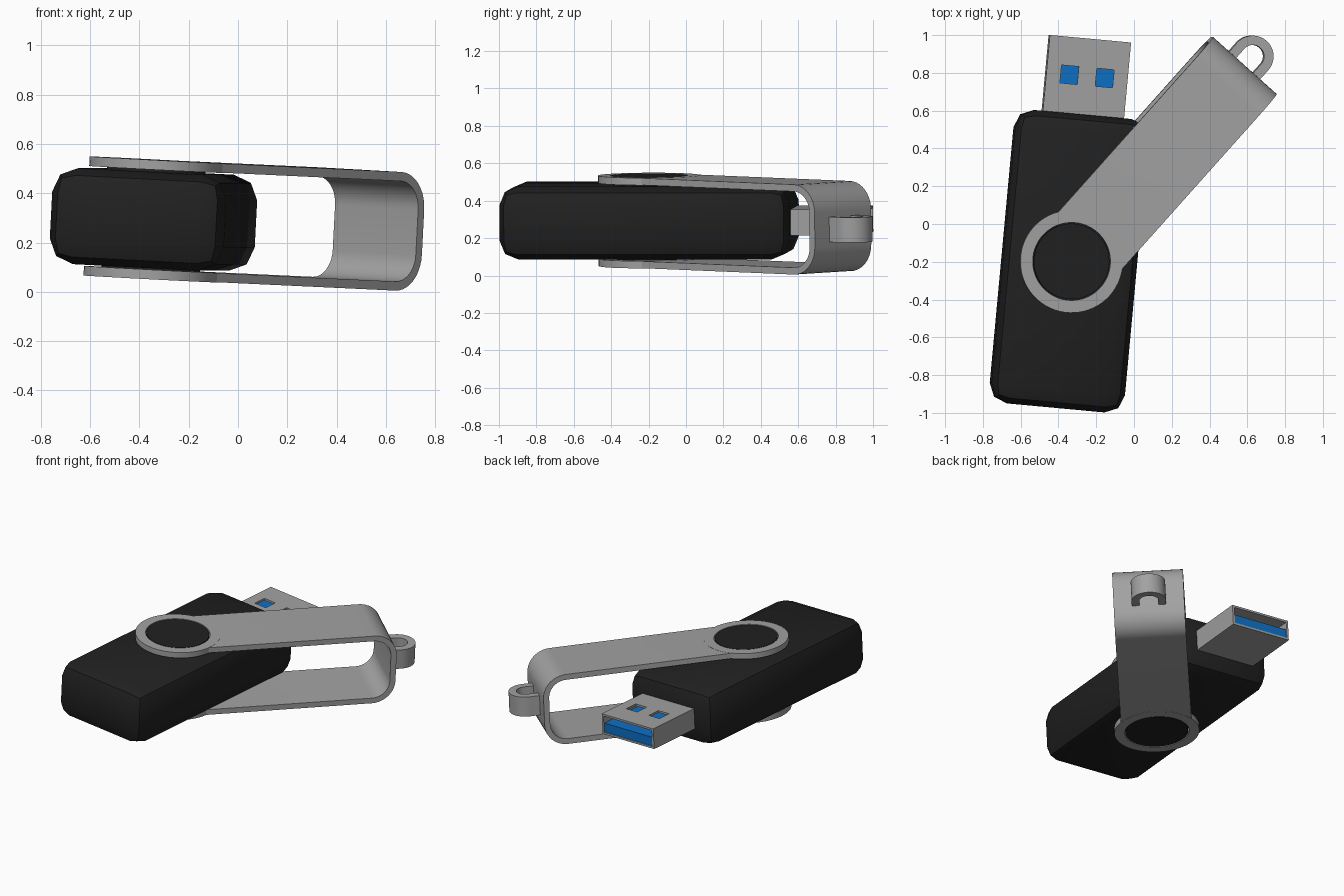
import bpy, bmesh
from math import radians, cos, sin, pi
from mathutils import Matrix, Vector

if "Cube" in bpy.data.objects:
    bpy.data.objects.remove(bpy.data.objects["Cube"], do_unlink=True)


def material(name, color):
    m = bpy.data.materials.new(name)
    m.use_nodes = True
    m.diffuse_color = (*color, 1)
    bsdf = next(n for n in m.node_tree.nodes if n.type == 'BSDF_PRINCIPLED')
    bsdf.inputs["Base Color"].default_value = (*color, 1)
    return m


BLACK = material("black plastic", (0.015, 0.015, 0.015))
GREY = material("grey metal", (0.36, 0.36, 0.36))
BLUE = material("blue plastic", (0.004, 0.16, 0.55))

# Resting pose of the stick, and of the swivel cover turned about its pivot
POSE = (Matrix.Translation((-0.343, -0.197, 0.294))
        @ Matrix.Rotation(radians(-5.3), 4, 'Z') @ Matrix.Rotation(radians(3), 4, 'Y'))
SWIVEL = POSE @ Matrix.Rotation(radians(53.5), 4, 'Z')


def finish(bm, name, mat, pose):
    bmesh.ops.recalc_face_normals(bm, faces=bm.faces)
    me = bpy.data.meshes.new(name)
    bm.to_mesh(me)
    bm.free()
    me.materials.append(mat)
    ob = bpy.data.objects.new(name, me)
    bpy.context.collection.objects.link(ob)
    ob.matrix_world = pose
    return ob


def box_mesh(size, center):
    bm = bmesh.new()
    bmesh.ops.create_cube(bm, size=1)
    bmesh.ops.scale(bm, vec=size, verts=bm.verts)
    bmesh.ops.translate(bm, vec=center, verts=bm.verts)
    return bm


def box(name, size, center, mat, pose):
    return finish(box_mesh(size, center), name, mat, pose)


def cylinder(name, radius, z, height, mat, pose):
    bm = bmesh.new()
    bmesh.ops.create_cone(bm, cap_ends=True, segments=64, radius1=radius,
                          radius2=radius, depth=height)
    bmesh.ops.translate(bm, vec=(0, 0, z), verts=bm.verts)
    return finish(bm, name, mat, pose)


def extrude(name, points, offset, mat, pose):
    """Solid from a closed outline pushed along an offset."""
    bm = bmesh.new()
    face = bm.faces.new([bm.verts.new(p) for p in points])
    new = bmesh.ops.extrude_face_region(bm, geom=[face])["geom"]
    bmesh.ops.translate(bm, vec=offset,
                        verts=[g for g in new if isinstance(g, bmesh.types.BMVert)])
    return finish(bm, name, mat, pose)


def combine(target, tool, operation):
    mod = target.modifiers.new("combine", 'BOOLEAN')
    mod.object, mod.operation, mod.solver = tool, operation, 'EXACT'
    bpy.context.view_layer.update()
    dg = bpy.context.evaluated_depsgraph_get()
    me = bpy.data.meshes.new_from_object(target.evaluated_get(dg))
    target.modifiers.clear()
    target.data = me
    bpy.data.objects.remove(tool, do_unlink=True)


def arc(cx, cy, r, start, end, steps):
    angles = [radians(start + (end - start) * i / steps) for i in range(steps + 1)]
    return [(cx + r * cos(a), cy + r * sin(a)) for a in angles]


# Body with chamfered edges
bm = box_mesh((0.71, 1.56, 0.39), (0, 0, 0))
bmesh.ops.bevel(bm, geom=bm.edges[:], offset=0.1, segments=2, profile=0.5,
                affect='EDGES')
body = finish(bm, "body", BLACK, POSE)

# Hollow plug shell with two windows on top
W, H, WALL, MOUTH = 0.432, 0.14, 0.014, 1.183
shell = box("plug_shell", (W, 0.5, H), (0, MOUTH - 0.25, 0), GREY, POSE)
cavity = box("cavity", (W - 2 * WALL, 0.5, H - 2 * WALL), (0, MOUTH - 0.2, 0), GREY, POSE)
combine(shell, cavity, 'DIFFERENCE')
for side in (-1, 1):
    window = box("window", (0.092, 0.095, 0.06), (side * 0.094, 0.983, H / 2), GREY, POSE)
    combine(shell, window, 'DIFFERENCE')

# Contact tongue in the lower half of the plug
tongue_h = 0.062
tongue = box("plug_tongue", (W - 2 * WALL, 0.44, tongue_h),
             (0, MOUTH - 0.226, -H / 2 + WALL + tongue_h / 2), BLUE, POSE)

# Swivel cover: a bent strip with a ring at each end
L, HALF, T, R, WIDTH = 1.39, 0.241, 0.037, 0.15, 0.453


def bend(x, h, r):
    return (arc(x - r, h - r, r, 90, 0, 10) + arc(x - r, r - h, r, 0, -90, 10))


profile = ([(0, HALF)] + bend(L, HALF, R) + [(0, -HALF), (0, T - HALF)]
           + bend(L - T, HALF - T, R - T)[::-1] + [(0, HALF - T)])
cover = extrude("swivel_cover", [(x, -WIDTH / 2, z) for x, z in profile],
                (0, WIDTH, 0), GREY, SWIVEL)
for side in (-1, 1):
    ring = cylinder("ring", 0.272, side * (HALF - T / 2), T + 0.002, GREY, SWIVEL)
    combine(cover, ring, 'UNION')
combine(cover, cylinder("pivot_hole", 0.206, 0, 1, GREY, SWIVEL), 'DIFFERENCE')

# Pivot pin showing as a disc on both sides
pin = cylinder("pivot_pin", 0.2, 0, 2 * HALF, BLACK, POSE)

# Key loop on the end of the cover
cx, base, loop_h = 1.455, L - 0.015, 0.135
outline = ([(base, -0.11)] + arc(cx, 0, 0.11, -90, 90, 24) + [(base, 0.11), (base, 0.06)]
           + arc(cx, 0, 0.06, 90, -90, 24) + [(base, -0.06)])
loop = extrude("key_loop", [(x, y, -loop_h / 2) for x, y in outline],
               (0, 0, loop_h), GREY, SWIVEL)

# Smooth rounded parts, keep hard edges
bpy.ops.object.select_all(action='DESELECT')
for ob in (body, shell, tongue, cover, pin, loop):
    ob.select_set(True)
bpy.context.view_layer.objects.active = body
bpy.ops.object.shade_smooth_by_angle(angle=radians(30))
